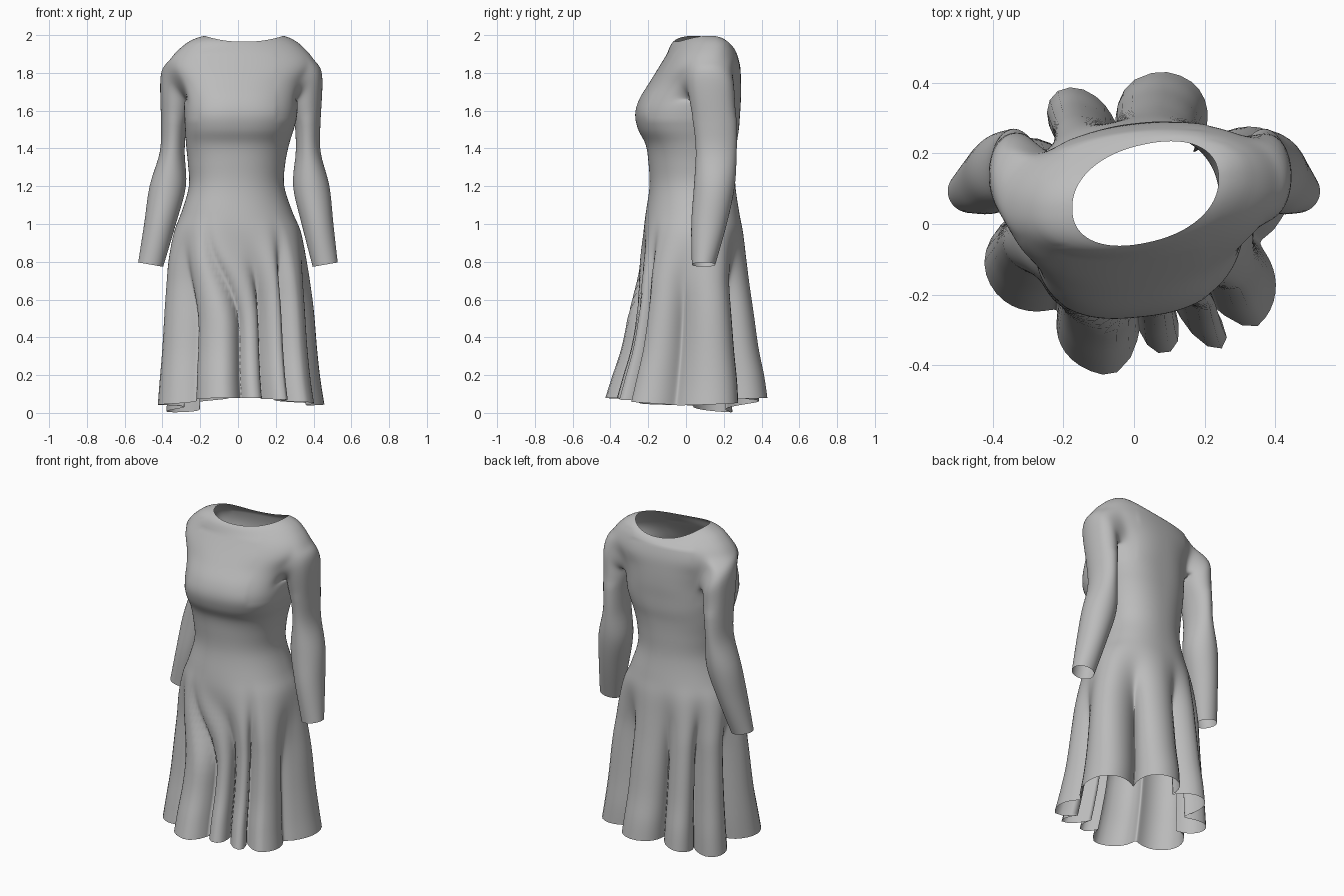
import bpy, bmesh
from math import sin, cos, pi, radians, atan2, exp, copysign
from mathutils import Vector

cube = bpy.data.objects.get("Cube")
if cube:
    bpy.data.objects.remove(cube, do_unlink=True)

COLS = 144
STEPS = 5

# Body sections from hem to neck: height, right, left, front, back
SECTIONS = [
    (.06, -.43, .46, -.41, .41), (.18, -.42, .44, -.375, .395),
    (.35, -.405, .42, -.325, .365), (.6, -.39, .40, -.28, .335),
    (.8, -.375, .375, -.255, .315), (.95, -.345, .34, -.23, .30),
    (1.06, -.30, .29, -.21, .28), (1.2, -.26, .245, -.19, .26),
    (1.32, -.265, .25, -.195, .26), (1.42, -.275, .27, -.21, .265),
    (1.5, -.28, .295, -.25, .275), (1.58, -.285, .315, -.266, .28),
    (1.66, -.29, .32, -.245, .285), (1.75, -.32, .345, -.19, .285),
    (1.83, -.368, .408, -.14, .28), (1.90, -.34, .382, -.098, .262),
    (1.945, -.255, .305, -.075, .24), (1.965, -.175, .24, -.06, .22),
]
# Skirt fold crests at the hem: direction in degrees, reach, depth of the next valley
CRESTS = [(-163, 1.02, .27), (-99, 1.06, .24), (-81, .9, .32), (-60, .98, .28),
          (-42, 1.0, .25), (27, 1.06, .4), (83, 1.06, .34), (117, 1.03, .32),
          (150, .97, .32)]
# Sleeve rings: x, y, z, radius across, radius front to back, tilt
SLEEVE = [(.348, .13, 1.73, .12, .13, 42), (.35, .14, 1.64, .088, .124, 64),
          (.355, .155, 1.52, .068, .115, 80), (.36, .16, 1.38, .066, .108, 90),
          (.38, .15, 1.2, .096, .108, 90), (.417, .122, 1.0, .084, .094, 90),
          (.462, .093, .785, .067, .062, 80)]


def clamp(v):
    return min(max(v, 0), 1)


def spline(points, steps):
    """Smooth curve through points of any dimension."""
    pts = [Vector(p) for p in points]
    out = []
    for i in range(len(pts) - 1):
        a, b = pts[max(i - 1, 0)], pts[i]
        c, d = pts[i + 1], pts[min(i + 2, len(pts) - 1)]
        for k in range(steps):
            t = k / steps
            out.append(b + (c - a) * (t / 2) + (2 * a - 5 * b + 4 * c - d) * (t * t / 2)
                       + (3 * b - a - 3 * c + d) * (t ** 3 / 2))
    return out + [pts[-1]]


def fold(angle):
    """Reach of the skirt in a direction, and the sideways push of the cloth."""
    first = CRESTS[0][0]
    deg = (angle * 180 / pi - first) % 360 + first
    for i, (d0, r0, depth) in enumerate(CRESTS):
        d1, r1, _ = CRESTS[(i + 1) % len(CRESTS)]
        if d1 < d0:
            d1 += 360
        if d0 <= deg < d1:
            s = (deg - d0) / (d1 - d0)
            reach = r0 + (r1 - r0) * s - depth * (.5 - .5 * cos(2 * pi * s))
            return reach, radians(min(d1 - d0, 50)) * .14 * sin(2 * pi * s)
    return 1, 0


def rounded(v, power):
    return copysign(abs(v) ** power, v)


def body_point(section, a):
    z, x0, x1, y0, y1 = section
    t = clamp((1.06 - z) / .62)
    t = t * t * (3 - 2 * t)
    # The front right folds sweep across towards the centre on the way down
    sweep = .5 * (1 - t) * exp(-((a + 1.9) / .6) ** 2)
    reach, push = fold(a + sweep)
    scale = 1 + t * (reach - 1)
    ang = a + t * push
    # Squarer section around the bust
    power = .9 - .12 * exp(-((z - 1.56) / .16) ** 2)
    x = (x0 + x1) / 2 + (x1 - x0) / 2 * rounded(cos(ang), power) * scale
    y = (y0 + y1) / 2 + (y1 - y0) / 2 * rounded(sin(ang), power) * scale
    # Slight turn of the torso, neckline high at the shoulders and low behind, wavy hem
    neck = clamp((z - 1.9) / .06)
    y += (.1 + .1 * neck) * x * clamp((z - .7) / .4)
    z += neck * (.031 * cos(a) ** 2 - .03 * max(sin(a), 0) ** 2)
    hem = .02 * cos(2 * a) + .05 * exp(-((a - 2.5) / .4) ** 2)
    z -= hem * clamp(1 - z / .4) / .85
    return Vector((x, y, z))


bm = bmesh.new()

# Skirt and bodice as one continuous grid
rows = spline(SECTIONS, STEPS)
grid = [[bm.verts.new(body_point(r, (2 * pi * j / COLS + pi) % (2 * pi) - pi))
         for j in range(COLS)] for r in rows]

# Armhole limits in rows and columns, columns counted from the side
low = min(i for i, r in enumerate(rows) if r[0] > 1.65)
high = max(i for i, r in enumerate(rows) if r[0] < 1.865)
front, back = round(-24 * COLS / 360), round(42 * COLS / 360)


def side_column(j, side):
    return (j if side > 0 else COLS // 2 - j) % COLS


holes = set()
for side in (1, -1):
    for j in range(front, back):
        col = side_column(j, side) if side > 0 else side_column(j + 1, side)
        holes.update((i, col) for i in range(low, high))

for i in range(len(rows) - 1):
    for j in range(COLS):
        if (i, j) not in holes:
            k = (j + 1) % COLS
            bm.faces.new((grid[i][j], grid[i][k], grid[i + 1][k], grid[i + 1][j]))

# Sleeves drawn out from the armholes
for side in (1, -1):
    loop = [(low, j) for j in range(front, back)]
    loop += [(i, back) for i in range(low, high)]
    loop += [(high, j) for j in range(back, front, -1)]
    loop += [(i, front) for i in range(high, low, -1)]
    strands = []
    for i, j in loop:
        start = grid[i][side_column(j, side)]
        phi = atan2((2 * i - low - high) / (high - low), (2 * j - front - back) / (back - front))
        path = [start.co]
        for x, y, z, across, deep, tilt in SLEEVE:
            lean = radians(tilt)
            path.append(Vector((
                side * (x + across * sin(phi) * sin(lean)) + .02 * (z - .8),
                y + deep * cos(phi),
                z + across * sin(phi) * cos(lean))))
        strands.append([start] + [bm.verts.new(p) for p in spline(path, STEPS)[1:]])
    for n, strand in enumerate(strands):
        following = strands[(n + 1) % len(strands)]
        for k in range(len(strand) - 1):
            bm.faces.new((strand[k], following[k], following[k + 1], strand[k + 1]))

# Relax the shoulder and armhole
shoulder = [v for v in bm.verts if 1.56 < v.co.z < 1.95 and abs(v.co.x) > .2]
for _ in range(14):
    bmesh.ops.smooth_vert(bm, verts=shoulder, factor=.5,
                          use_axis_x=True, use_axis_y=True, use_axis_z=True)
bmesh.ops.recalc_face_normals(bm, faces=bm.faces[:])

mesh = bpy.data.meshes.new("dress")
bm.to_mesh(mesh)
bm.free()
dress = bpy.data.objects.new("dress", mesh)
bpy.context.collection.objects.link(dress)

# Plain grey cloth
cloth = bpy.data.materials.new("grey cloth")
cloth.use_nodes = True
grey = (.5, .5, .5, 1)
cloth.diffuse_color = grey
cloth.node_tree.nodes["Principled BSDF"].inputs["Base Color"].default_value = grey
mesh.materials.append(cloth)
for face in mesh.polygons:
    face.use_smooth = True
